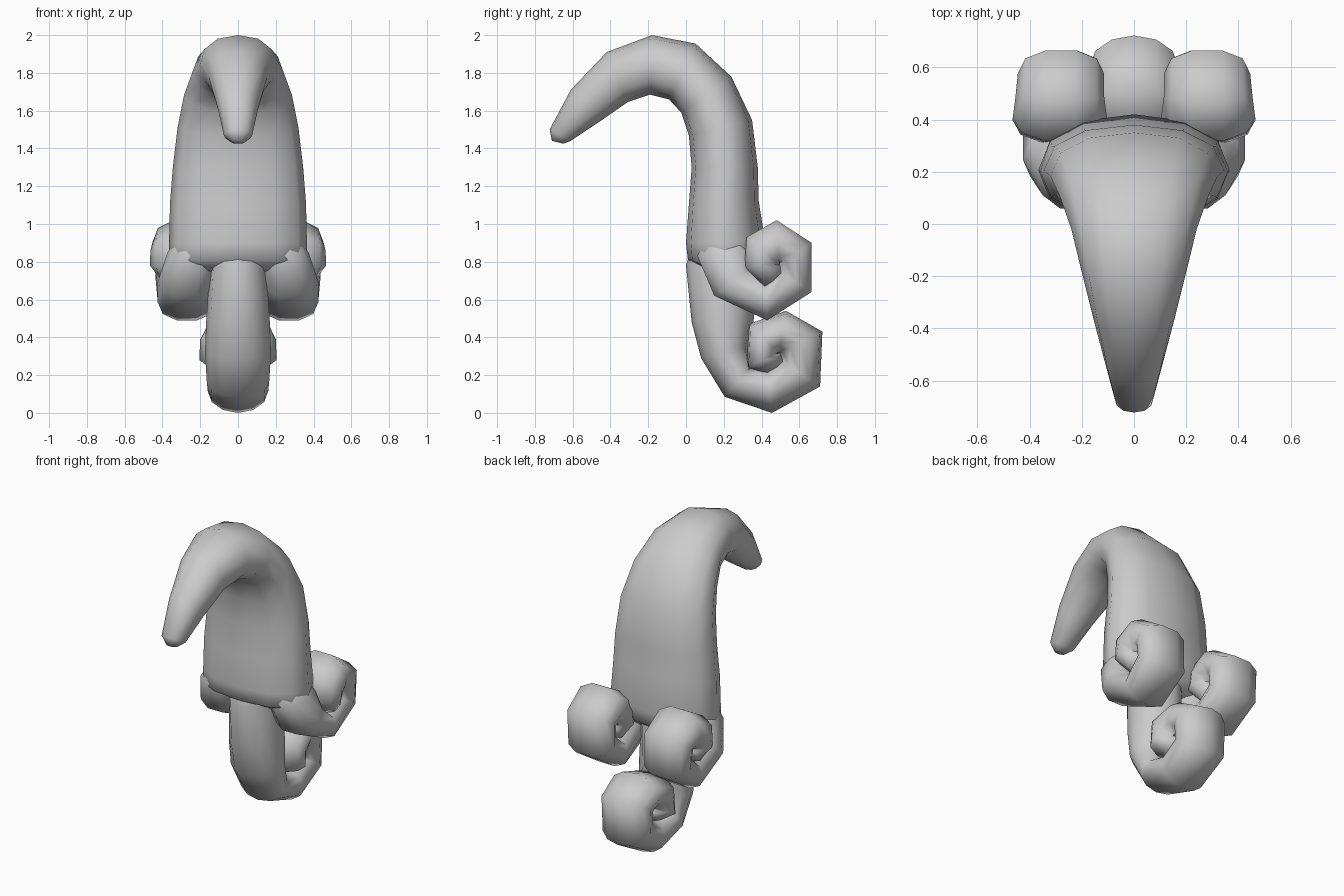
import bpy, bmesh
from math import sin, cos, pi, copysign, radians


def loft(name, rings, sides=12, power=0.8, phase=0.0):
    """Skin rings given as outer y,z / inner y,z / half width / centre x."""
    bm = bmesh.new()
    loops = []
    norm = cos(phase) ** power
    for oy, oz, iy, iz, w, cx in rings:
        loop = []
        for k in range(sides):
            a = 2 * pi * k / sides + phase
            c = copysign(abs(cos(a)) ** power, cos(a)) / norm
            s = copysign(abs(sin(a)) ** power, sin(a))
            loop.append(bm.verts.new((cx + w * s,
                                      (oy + iy) / 2 + c * (oy - iy) / 2,
                                      (oz + iz) / 2 + c * (oz - iz) / 2)))
        loops.append(loop)
    for a, b in zip(loops, loops[1:]):
        for k in range(sides):
            j = (k + 1) % sides
            bm.faces.new((a[k], a[j], b[j], b[k]))
    bm.faces.new(loops[0])
    bm.faces.new(loops[-1])
    bmesh.ops.recalc_face_normals(bm, faces=bm.faces)
    mesh = bpy.data.meshes.new(name)
    bm.to_mesh(mesh)
    bm.free()
    ob = bpy.data.objects.new(name, mesh)
    bpy.context.collection.objects.link(ob)
    bpy.ops.object.select_all(action='DESELECT')
    ob.select_set(True)
    bpy.context.view_layer.objects.active = ob
    bpy.ops.object.shade_smooth_by_angle(angle=radians(80))
    return ob


# Broad body bending forward into a narrow tip
loft("curved_body", [
    (-.71, 1.44, -.65, 1.425, .035, 0),
    (-.722, 1.50, -.61, 1.44, .075, 0),
    (-.61, 1.71, -.46, 1.54, .11, 0),
    (-.42, 1.91, -.31, 1.645, .155, 0),
    (-.18, 2.00, -.19, 1.685, .20, 0),
    (.05, 1.955, -.09, 1.66, .24, 0),
    (.24, 1.78, -.025, 1.59, .285, 0),
    (.35, 1.55, .015, 1.47, .32, 0),
    (.38, 1.30, .03, 1.30, .345, 0),
    (.385, 1.12, .015, 1.10, .36, 0),
    (.42, .90, .0, .90, .365, 0),
    (.39, .80, .01, .81, .365, 0),
    (.31, .74, .12, .75, .30, 0)], power=0.9)

# Middle tail curling up at the bottom
loft("middle_curl", [
    (.05, .95, .33, .95, .13, 0),
    (.0, .78, .37, .78, .15, 0),
    (.03, .48, .36, .50, .168, 0),
    (.08, .29, .33, .35, .175, 0),
    (.205, .085, .34, .24, .165, 0),
    (.455, .0, .43, .23, .16, 0),
    (.71, .14, .50, .28, .165, 0),
    (.722, .43, .49, .32, .17, 0),
    (.53, .54, .49, .31, .18, 0),
    (.33, .47, .50, .31, .20, 0),
    (.32, .24, .49, .32, .205, 0),
    (.42, .20, .50, .32, .14, 0),
    (.51, .23, .51, .31, .08, 0)], power=1.0)

# Side tails curling backwards, mirrored across x
side = loft("side_curl", [
    (.13, 1.0, .27, 1.0, .09, .20),
    (.06, .83, .35, .86, .14, .235),
    (.15, .62, .34, .77, .155, .27),
    (.43, .49, .42, .68, .155, .27),
    (.665, .64, .49, .75, .16, .275),
    (.665, .90, .49, .79, .165, .28),
    (.48, 1.02, .495, .78, .17, .284),
    (.32, .93, .50, .78, .18, .284),
    (.31, .77, .49, .79, .182, .284),
    (.41, .665, .50, .785, .14, .284),
    (.50, .70, .51, .78, .08, .284)], sides=10, power=0.9, phase=radians(18))
mirror = side.modifiers.new("Mirror", 'MIRROR')
mirror.use_mirror_merge = False
